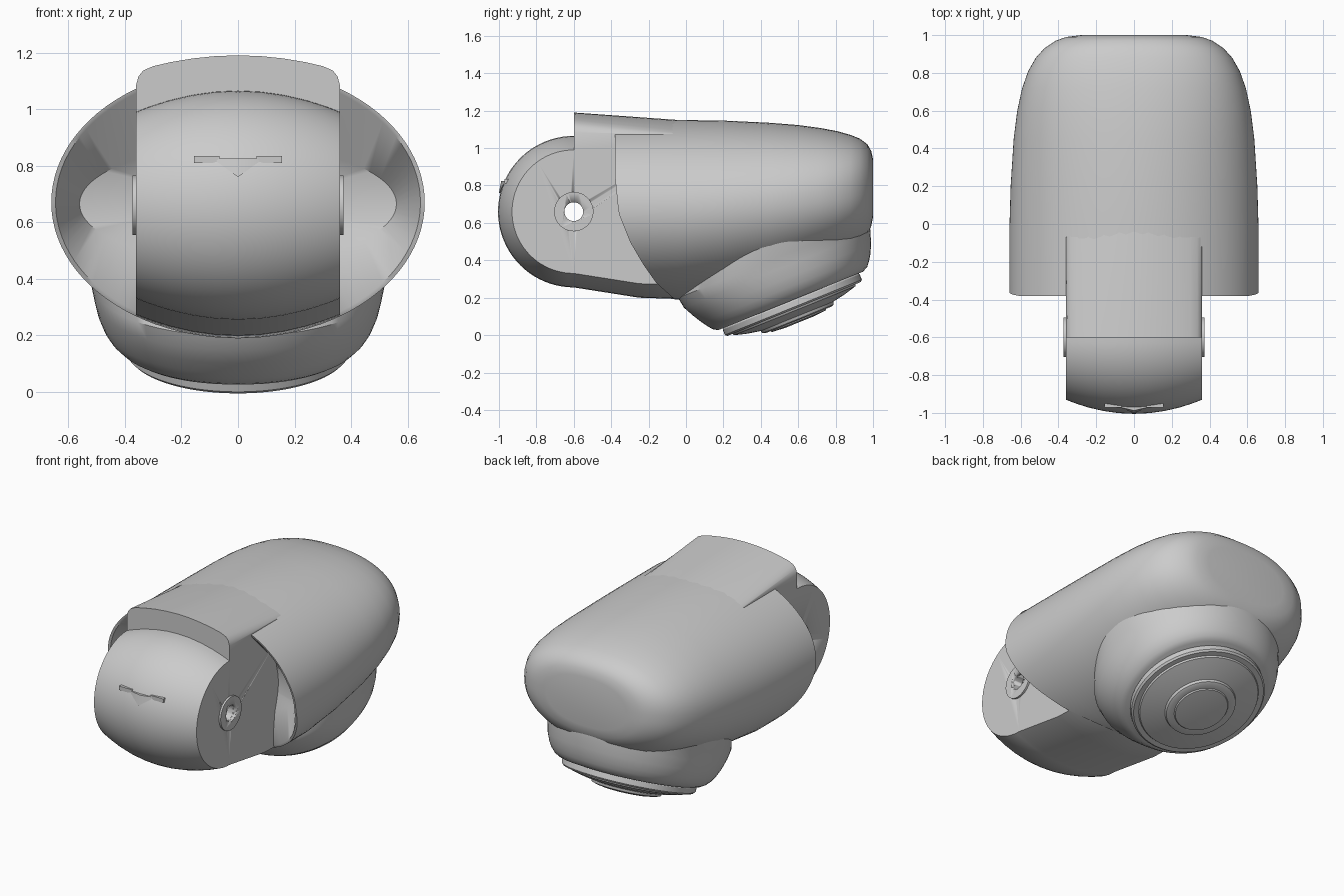
import bpy, bmesh, math
from mathutils import Vector

if "Cube" in bpy.data.objects:
    bpy.data.objects.remove(bpy.data.objects["Cube"])

TILT = math.radians(22)
HINGE = (-0.6, 0.66)


def finish(name, bm, angle=35):
    bmesh.ops.recalc_face_normals(bm, faces=bm.faces)
    me = bpy.data.meshes.new(name)
    bm.to_mesh(me)
    bm.free()
    ob = bpy.data.objects.new(name, me)
    bpy.context.collection.objects.link(ob)
    bpy.ops.object.select_all(action='DESELECT')
    ob.select_set(True)
    bpy.context.view_layer.objects.active = ob
    bpy.ops.object.shade_smooth_by_angle(angle=math.radians(angle))
    return ob


def loft(name, rings, angle=35):
    """Skin a list of equally long closed rings and cap both ends."""
    bm = bmesh.new()
    vs = [[bm.verts.new(p) for p in r] for r in rings]
    n = len(vs[0])
    for a, b in zip(vs, vs[1:]):
        for i in range(n):
            j = (i + 1) % n
            bm.faces.new((a[i], a[j], b[j], b[i]))
    bm.faces.new(vs[0])
    bm.faces.new(vs[-1])
    return finish(name, bm, angle)


def oval(rx, ry, e=2.0, n=96):
    out = []
    for i in range(n):
        t = 2 * math.pi * i / n
        c, s = math.cos(t), math.sin(t)
        out.append((rx * math.copysign(abs(c) ** (2 / e), c),
                    ry * math.copysign(abs(s) ** (2 / e), s)))
    return out


def lerp_table(table, v):
    if v <= table[0][0]:
        return table[0][1]
    for (a, fa), (b, fb) in zip(table, table[1:]):
        if v <= b:
            return fa + (fb - fa) * (v - a) / (b - a)
    return table[-1][1]


def tilted(x, u, h):
    """Point in the sloping frame of the base."""
    c, s = math.cos(TILT), math.sin(TILT)
    return (x, u * c - h * s, u * s + h * c)


# Body shell: dished front, swept-back lower rim, rounded rear
rim = [(0.19, -0.06), (0.28, -0.16), (0.38, -0.23), (0.5, -0.30),
       (0.65, -0.36), (0.85, -0.38)]
rings = [[(x, -0.10, 0.665 + z) for x, z in oval(0.3, 0.1)],
         [(x, -0.14, 0.665 + z) for x, z in oval(0.56, 0.205)],
         [(x, lerp_table(rim, 0.67 + z) + 0.005, 0.67 + z) for x, z in oval(0.645, 0.465)],
         [(x, lerp_table(rim, 0.67 + z), 0.67 + z) for x, z in oval(0.66, 0.48)]]
sections = [(-0.04, .66, 1.15, .19, 2), (0.2, .653, 1.147, .22, 2), (0.45, .637, 1.135, .28, 2.05),
            (0.6, .618, 1.123, .33, 2.1), (0.72, .592, 1.107, .38, 2.15), (0.81, .56, 1.09, .42, 2.2),
            (0.88, .52, 1.07, .46, 2.25), (0.93, .475, 1.05, .5, 2.3), (0.97, .415, 1.02, .54, 2.3),
            (0.99, .36, .985, .58, 2.3), (1.0, .28, .94, .63, 2.3)]
for y, w, top, bot, e in sections:
    rings.append([(x, y, (top + bot) / 2 + z) for x, z in oval(w, (top - bot) / 2, e)])
loft("body_shell", rings, 40)

# Head with its hood: side profiles stacked across x
rings = []
for x in (-.36, -.352, -.335, -.3, -.24, -.16, -.08, 0, .08, .16, .24, .3, .335, .352, .36):
    k = (x / 0.36) ** 2
    r = 0.405 - 0.075 * k
    top = 1.19 - 0.055 * k - lerp_table([(.3, 0), (.335, .006), (.352, .022), (.36, .05)], abs(x))
    back = 1.15 - 0.08 * k
    low = 0.19 + 0.075 * k
    cy, cz = HINGE
    ring = [(x, 0.05, back - 0.01), (x, -0.04, back), (x, cy, top)]
    for i in range(41):
        a = math.pi / 2 + math.pi * i / 40
        ring.append((x, cy + r * math.cos(a), cz + r * math.sin(a)))
    ring += [(x, -0.25, low + 0.01), (x, -0.04, low + 0.003), (x, 0.05, low + 0.03)]
    rings.append(ring)
head = loft("head", rings)


def cylinder_x(name, r, x0, x1):
    cy, cz = HINGE
    return loft(name, [[(x, cy + a, cz + b) for a, b in oval(r, r, 2, 48)] for x in (x0, x1)])


# Hinge discs and the hole running through them
parts = [head]
for side, name in ((1, "hinge_disc_right"), (-1, "hinge_disc_left")):
    parts.append(cylinder_x(name, 0.105, side * 0.35, side * 0.372))
cutter = cylinder_x("hinge_hole_cutter", 0.05, -0.6, 0.6)
cutter.hide_render = True
for ob in parts:
    bpy.context.view_layer.objects.active = ob
    m = ob.modifiers.new("hole", 'BOOLEAN')
    m.operation = 'DIFFERENCE'
    m.solver = 'EXACT'
    m.object = cutter
    bpy.ops.object.modifier_apply(modifier=m.name)
bpy.data.objects.remove(cutter)

# Small beak and eye slits on the front
bm = bmesh.new()
for p in ((-.09, -.966, .825), (.09, -.966, .825), (0, -1.0, .76), (0, -.94, .76), (0, -.988, .825)):
    bm.verts.new(p)
bmesh.ops.convex_hull(bm, input=bm.verts)
finish("beak", bm)
for side, name in ((1, "eye_right"), (-1, "eye_left")):
    bm = bmesh.new()
    bmesh.ops.create_cube(bm, size=1)
    for v in bm.verts:
        v.co = Vector((side * 0.11 + v.co.x * 0.09, -0.956 + v.co.y * 0.03, 0.822 + v.co.z * 0.025))
    finish(name, bm)

# Sloping base flaring up into the body
rings = []
for h, u0, u1, w in ((.42, .2, 1.1, .5), (.34, .15, 1.135, .555), (.3, .12, 1.15, .55), (.2, .035, 1.14, .522),
                     (.14, .045, 1.12, .51), (.08, .075, 1.1, .497), (.03, .105, 1.075, .478),
                     (0, .125, 1.055, .46), (-.025, .145, 1.035, .435), (-.04, .17, 1.005, .41)):
    rings.append([tilted(x, (u0 + u1) / 2 + u, h) for x, u in oval(w, (u1 - u0) / 2, 2.15)])
loft("base", rings)

# Stepped round foot plate
profile = [(.375, -.02), (.395, -.05), (.395, -.08), (.385, -.09), (.355, -.09), (.35, -.1),
           (.28, -.119), (.21, -.132), (.205, -.147), (.19, -.153), (.16, -.153), (.155, -.16), (.08, -.166)]
loft("foot_plate", [[tilted(x, 0.588 + u, h + 0.003) for x, u in oval(r, r)] for r, h in profile], 25)
